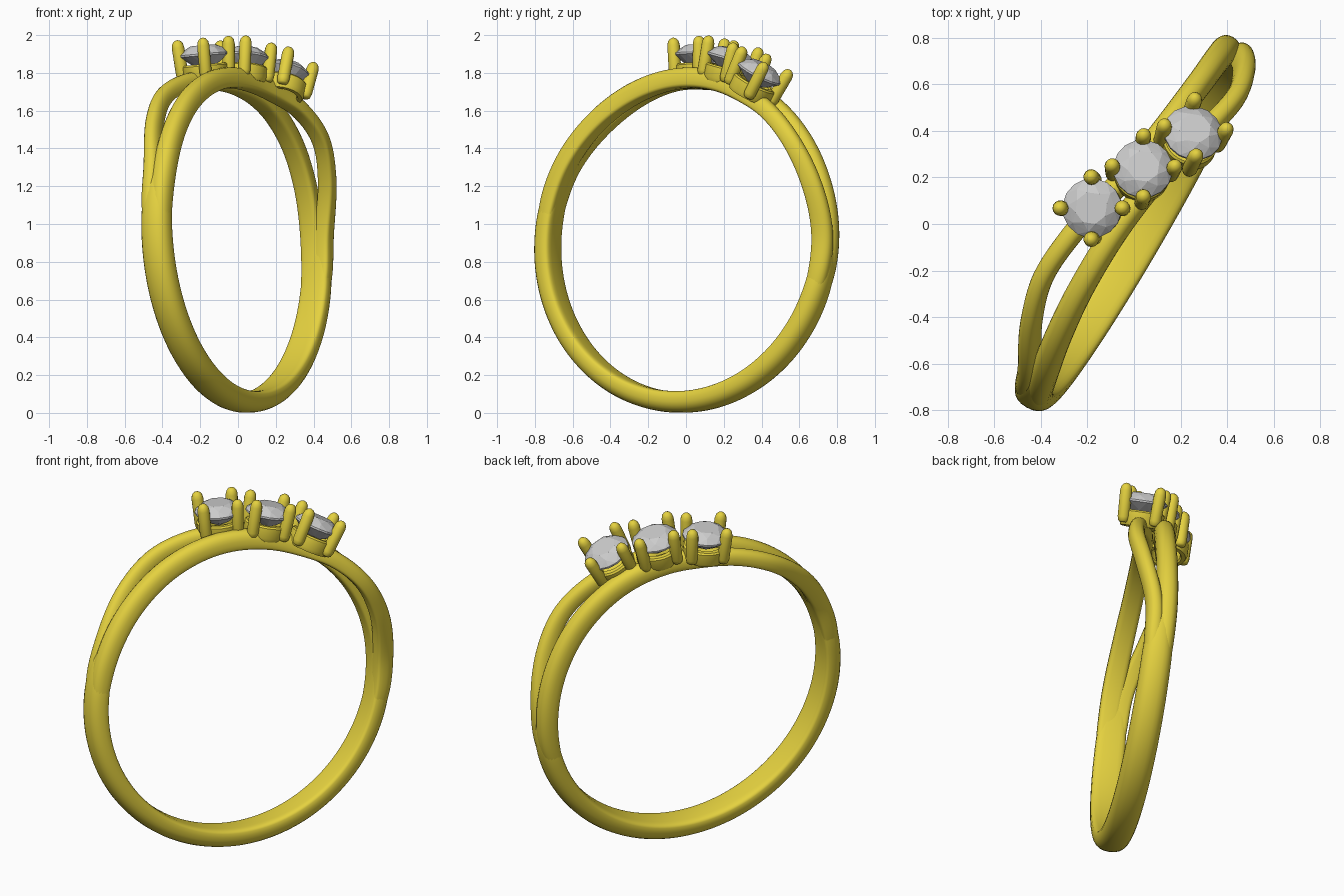
import bpy, bmesh
from math import sin, cos, pi, radians, copysign
from mathutils import Matrix, Vector

if "Cube" in bpy.data.objects:
    bpy.data.objects.remove(bpy.data.objects["Cube"])

gold = bpy.data.materials.new("yellow_gold")
gold.diffuse_color = (0.78, 0.64, 0.05, 1)
gold.use_nodes = True
gold.node_tree.nodes["Principled BSDF"].inputs["Base Color"].default_value = gold.diffuse_color

# Ring frame: U along the stones, Y along the finger, W out through the middle stone
head, tilt, roll = radians(60), radians(4.6), radians(13)
u = Vector((cos(head), sin(head), 0))
n = Vector((sin(head), -cos(head), 0))
z = Vector((0, 0, 1))
w0 = z * cos(tilt) - n * sin(tilt)
Y = -n * cos(tilt) - z * sin(tilt)
U = u * cos(roll) - w0 * sin(roll)
W = w0 * cos(roll) + u * sin(roll)
RING = Matrix.Translation(z * 0.912 - n * 0.007) @ Matrix((U, Y, W)).transposed().to_4x4()


def finish(bm, name, mat=None, smooth=True):
    bmesh.ops.recalc_face_normals(bm, faces=bm.faces)
    me = bpy.data.meshes.new(name)
    bm.to_mesh(me)
    bm.free()
    ob = bpy.data.objects.new(name, me)
    bpy.context.collection.objects.link(ob)
    if mat:
        me.materials.append(mat)
    if smooth:
        bpy.context.view_layer.objects.active = ob
        ob.select_set(True)
        bpy.ops.object.shade_smooth_by_angle(angle=radians(40))
        ob.select_set(False)
    return ob


def skin(bm, rings, closed_ends=True):
    vs = [[bm.verts.new(p) for p in r] for r in rings]
    k = len(vs[0])
    for a, b in zip(vs, vs[1:]):
        for i in range(k):
            bm.faces.new((a[i], a[(i + 1) % k], b[(i + 1) % k], b[i]))
    if closed_ends:
        bm.faces.new(vs[0])
        bm.faces.new(vs[-1])


def spline(keys, t):
    # smooth Hermite interpolation of (angle, values...) keys
    j = 0
    while j < len(keys) - 2 and t > keys[j + 1][0]:
        j += 1
    def slope(i, c):
        a, b = keys[max(i - 1, 0)], keys[min(i + 1, len(keys) - 1)]
        return (b[c] - a[c]) / (b[0] - a[0])
    p, q = keys[j], keys[j + 1]
    h = q[0] - p[0]
    s = (t - p[0]) / h
    return [(2*s**3 - 3*s*s + 1) * p[c] + (s**3 - 2*s*s + s) * h * slope(j, c)
            + (3*s*s - 2*s**3) * q[c] + (s**3 - s*s) * h * slope(j + 1, c)
            for c in range(1, len(p))]


def sweep(name, keys, steps, sign=1):
    # D-shaped section swept round the finger; key = angle, offset, half width, inner r, outer r
    rings = []
    for i in range(steps + 1):
        t = keys[0][0] + (keys[-1][0] - keys[0][0]) * i / steps
        off, hw, ri, ro = spline(keys, t)
        a = radians(t) * sign
        base = ri + (ro - ri) * 0.35
        ring = []
        for j in range(24):
            f = 2 * pi * j / 24
            c, s = cos(f), sin(f)
            e = 0.85 if s > 0 else 0.5
            y = hw * copysign(abs(c) ** e, c)
            r = base + (s ** 0.9 * (ro - base) if s > 0 else -abs(s) ** 0.5 * (base - ri))
            ring.append(RING @ Vector((r * sin(a), sign * off + y, r * cos(a))))
        rings.append(ring)
    bm = bmesh.new()
    skin(bm, rings)
    finish(bm, name, gold)


# Single lower shank, its ends tapering into the split
sweep("lower_shank", [
    (66, 0, 0.03, 0.82, 0.86), (80, 0, 0.062, 0.804, 0.9), (96, 0, 0.082, 0.8, 0.912),
    (180, 0, 0.085, 0.802, 0.914), (264, 0, 0.082, 0.8, 0.912),
    (280, 0, 0.062, 0.804, 0.9), (294, 0, 0.03, 0.82, 0.86)], 110)

# Two crossing strands, each the half-turn copy of the other
strand = [
    (-104, -0.024, 0.05, 0.812, 0.885), (-90, -0.027, 0.055, 0.802, 0.904),
    (-75, -0.024, 0.059, 0.8, 0.908), (-55, -0.014, 0.057, 0.8, 0.91),
    (-38, -0.01, 0.055, 0.803, 0.915), (-18, -0.022, 0.054, 0.808, 0.918),
    (0, -0.055, 0.052, 0.808, 0.915), (13, -0.095, 0.05, 0.81, 0.91),
    (25, -0.135, 0.046, 0.826, 0.916), (40, -0.155, 0.044, 0.832, 0.922),
    (55, -0.118, 0.045, 0.82, 0.92), (75, -0.045, 0.048, 0.804, 0.913),
    (90, -0.03, 0.05, 0.804, 0.905), (104, -0.02, 0.045, 0.812, 0.885)]
sweep("front_strand", strand, 110)
sweep("back_strand", strand, 110, -1)


def lathe(bm, profile, m, k=20, closed_ends=True):
    skin(bm, [[m @ Vector((r * cos(2*pi*i/k), r * sin(2*pi*i/k), h)) for i in range(k)]
              for r, h in profile], closed_ends)


# Three stones, each with a collar and four prongs
for label, ang, off in (("first", -14.8, 0.103), ("middle", 0, 0), ("last", 14.8, -0.103)):
    seat = RING @ Matrix.Rotation(radians(ang), 4, 'Y') @ Matrix.Translation((0, off, 0.998))

    bm = bmesh.new()
    for r, h, k, turn in ((0.07, 0.048, 8, 0), (0.102, 0.03, 8, pi / 8), (0.128, 0.003, 16, 0),
                          (0.128, -0.007, 16, 0), (0.07, -0.052, 8, pi / 8), (0.002, -0.088, 3, 0)):
        for i in range(k):
            f = 2 * pi * i / k + turn
            bm.verts.new(seat @ Vector((r * cos(f), r * sin(f), h)))
    bmesh.ops.convex_hull(bm, input=bm.verts)
    finish(bm, label + "_stone", smooth=False)

    bm = bmesh.new()
    lathe(bm, [(0.082, -0.06), (0.09, -0.053), (0.114, -0.053), (0.122, -0.062), (0.12, -0.12),
               (0.11, -0.14), (0.088, -0.14), (0.08, -0.13), (0.082, -0.06)], seat, 32, False)
    bmesh.ops.remove_doubles(bm, verts=bm.verts, dist=1e-5)
    finish(bm, label + "_collar", gold)

    bm = bmesh.new()
    for q in range(4):
        m = (seat @ Matrix.Rotation(radians(30 + 90 * q), 4, 'Z')
             @ Matrix.Translation((0.122, 0, -0.128)) @ Matrix.Rotation(radians(4), 4, 'Y'))
        lathe(bm, [(0.018, 0), (0.028, 0.008), (0.033, 0.03), (0.033, 0.175),
                   (0.028, 0.197), (0.017, 0.21), (0.004, 0.215)], m, 14)
    finish(bm, label + "_prongs", gold)
